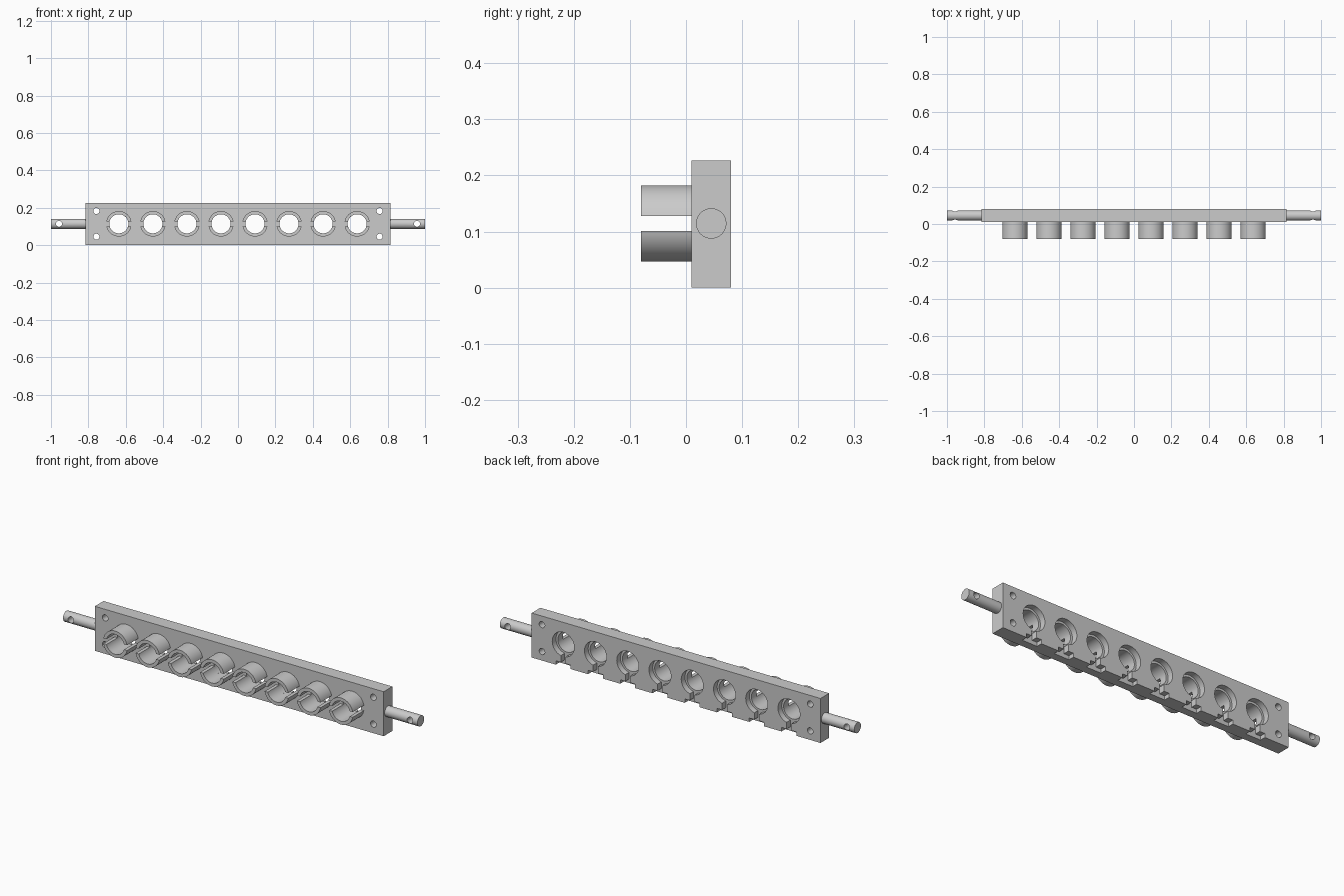
import bpy, bmesh, math
from mathutils import Matrix, Vector

if "Cube" in bpy.data.objects:
    bpy.data.objects.remove(bpy.data.objects["Cube"])

MID_Z = 0.1145          # height of the socket row and the pins
FRONT, BACK = 0.01, 0.08
BAR_X, BAR_H = 0.815, 0.227
PITCH = 0.182
BORE, COLLAR, GAP = 0.051, 0.068, 0.0135
RECESS = 0.03
SOCKETS = [(i - 3.5) * PITCH for i in range(8)]

grey = bpy.data.materials.new("plain grey")
grey.use_nodes = True
grey.diffuse_color = (0.6, 0.6, 0.6, 1)
grey.node_tree.nodes["Principled BSDF"].inputs["Base Color"].default_value = (0.6, 0.6, 0.6, 1)


def add_box(bm, x0, x1, y0, y1, z0, z1):
    size = Matrix.Diagonal((x1 - x0, y1 - y0, z1 - z0, 1))
    centre = Vector((x0 + x1, y0 + y1, z0 + z1)) / 2
    bmesh.ops.create_cube(bm, size=1, matrix=Matrix.Translation(centre) @ size)


def add_cylinder(bm, centre, radius, length, axis, sides=48):
    turn = Matrix.Rotation(math.pi / 2, 4, "X" if axis == "Y" else "Y")
    bmesh.ops.create_cone(bm, cap_ends=True, segments=sides, radius1=radius, radius2=radius,
                          depth=length, matrix=Matrix.Translation(centre) @ turn)


def finish(bm, name):
    bmesh.ops.recalc_face_normals(bm, faces=bm.faces)
    mesh = bpy.data.meshes.new(name)
    bm.to_mesh(mesh)
    bm.free()
    mesh.materials.append(grey)
    obj = bpy.data.objects.new(name, mesh)
    bpy.context.collection.objects.link(obj)
    return obj


def activate(obj):
    bpy.ops.object.select_all(action="DESELECT")
    obj.select_set(True)
    bpy.context.view_layer.objects.active = obj


def smooth(obj):
    activate(obj)
    bpy.ops.object.shade_smooth_by_angle(angle=math.radians(30))


def cut(obj, bm):
    """Subtract the cutter mesh from the object and discard the cutter."""
    cutter = finish(bm, "cutter")
    cutter.hide_render = True
    mod = obj.modifiers.new("cut", "BOOLEAN")
    mod.operation, mod.solver, mod.object = "DIFFERENCE", "EXACT", cutter
    activate(obj)
    bpy.ops.object.modifier_apply(modifier=mod.name)
    bpy.data.objects.remove(cutter)


# Mounting bar
bm = bmesh.new()
add_box(bm, -BAR_X, BAR_X, FRONT, BACK, 0, BAR_H)
bar = finish(bm, "mounting_bar")

# Socket bores and corner screw holes
bm = bmesh.new()
for x in SOCKETS:
    add_cylinder(bm, (x, 0.045, MID_Z), BORE, 0.2, "Y")
for x in (-0.757, 0.757):
    for z in (0.046, 0.183):
        add_cylinder(bm, (x, 0.045, z), 0.016, 0.2, "Y", 32)
cut(bar, bm)

# Counterbores in the back
bm = bmesh.new()
for x in SOCKETS:
    add_cylinder(bm, (x, BACK, MID_Z), 0.062, 2 * RECESS, "Y")
cut(bar, bm)

# Narrow channels down to the lower edge, with wider mouths
for half_width, top in ((0.0135, 0.06), (0.042, 0.02)):
    bm = bmesh.new()
    for x in SOCKETS:
        add_box(bm, x - half_width, x + half_width, BACK - RECESS, BACK + 0.05, -0.05, top)
    cut(bar, bm)
smooth(bar)

# Split collars, an upper and a lower half on every bore
def arc(radius, steps=24):
    start = math.asin(GAP / radius)
    sweep = math.pi - 2 * start
    return [(radius * math.cos(start + sweep * i / steps),
             radius * math.sin(start + sweep * i / steps)) for i in range(steps + 1)]


for n, x in enumerate(SOCKETS, 1):
    for side, sign in (("upper", 1), ("lower", -1)):
        bm = bmesh.new()
        outline = arc(COLLAR) + arc(BORE)[::-1]
        face = bm.faces.new([bm.verts.new((x + u, -BACK, MID_Z + sign * v)) for u, v in outline])
        out = bmesh.ops.extrude_face_region(bm, geom=[face])
        moved = [g for g in out["geom"] if isinstance(g, bmesh.types.BMVert)]
        bmesh.ops.translate(bm, verts=moved, vec=(0, BACK + FRONT, 0))
        smooth(finish(bm, f"collar_{n}_{side}"))

# End pins with cross holes
for name, side in (("left_pin", 1), ("right_pin", -1)):
    bm = bmesh.new()
    add_cylinder(bm, (side * (1 + BAR_X) / 2, 0.045, MID_Z), 0.027, 1 - BAR_X, "X")
    pin = finish(bm, name)
    bm = bmesh.new()
    add_cylinder(bm, (side * 0.957, 0.045, MID_Z), 0.016, 0.2, "Y", 32)
    cut(pin, bm)
    smooth(pin)
